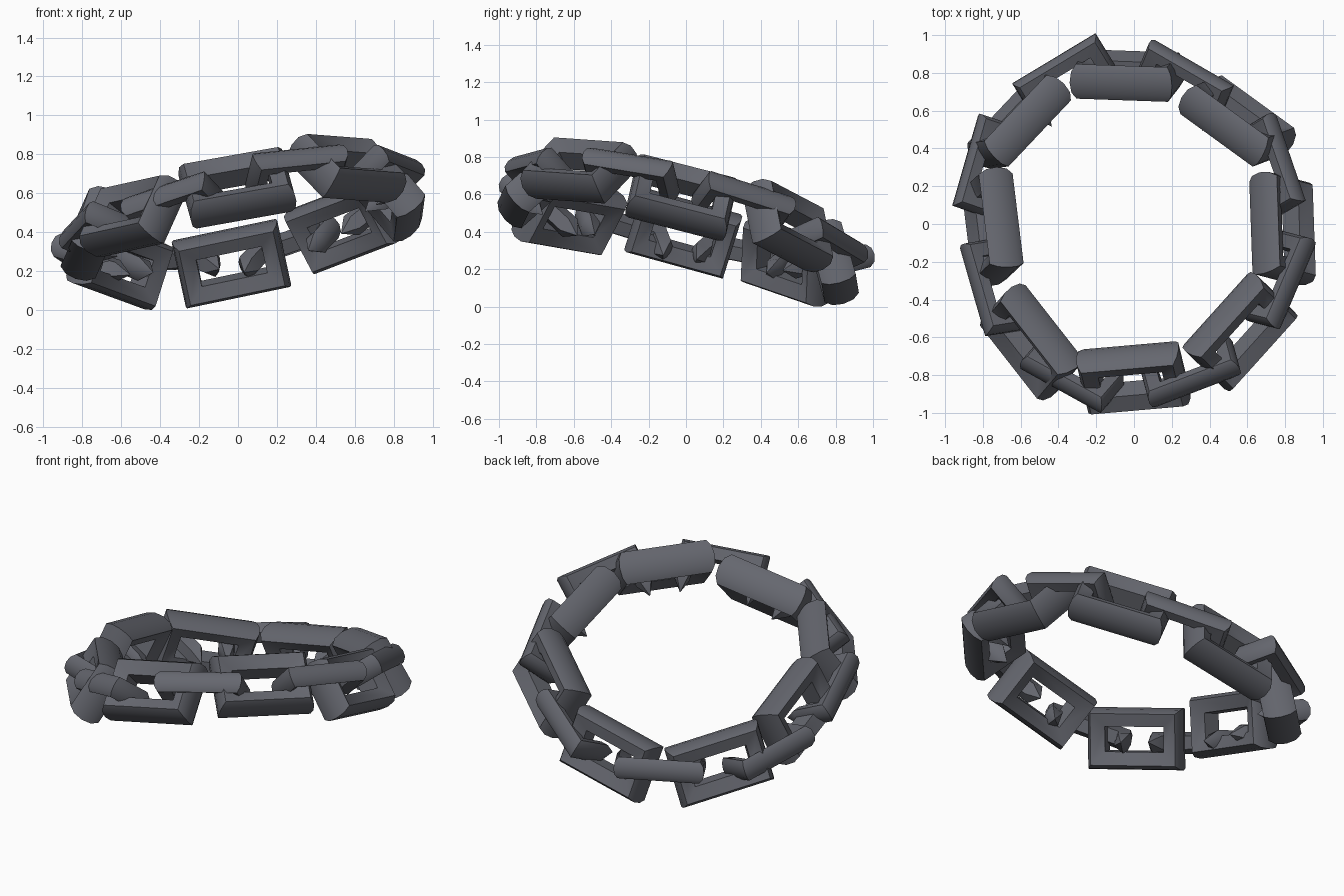
import bpy, bmesh, math
from mathutils import Vector, Matrix

cube = bpy.data.objects.get("Cube")
if cube:
    bpy.data.objects.remove(cube, do_unlink=True)

# Single dark steel colour
steel = bpy.data.materials.new("dark steel")
steel.use_nodes = True
colour = (0.13, 0.135, 0.158, 1)
steel.diffuse_color = colour
steel.node_tree.nodes["Principled BSDF"].inputs["Base Color"].default_value = colour


def bar_profile(width, depth):
    """Bar section: flat sides near the hole, rounded outer side (u outward, v depth)."""
    half = [(0, -0.6), (0.72, -1), (0.93, -0.6), (1, 0)]
    pts = half + [(u, -v) for u, v in reversed(half[:-1])]
    return [(u * width, v * depth / 2) for u, v in pts]


def skin(bm, rings, closed):
    """Join successive rings of vertices with quads."""
    pairs = list(zip(rings, rings[1:]))
    if closed:
        pairs.append((rings[-1], rings[0]))
    n = len(rings[0])
    for a, b in pairs:
        for i in range(n):
            j = (i + 1) % n
            bm.faces.new((a[i], a[j], b[j], b[i]))


def finish(bm, name):
    bmesh.ops.recalc_face_normals(bm, faces=bm.faces[:])
    mesh = bpy.data.meshes.new(name)
    bm.to_mesh(mesh)
    bm.free()
    mesh.materials.append(steel)
    return mesh


def frame_mesh():
    """Closed rectangular link with mitred corners."""
    bm = bmesh.new()
    prof = bar_profile(0.105, 0.19)
    rings = [[bm.verts.new((sx * (0.172 + u), sy * (0.072 + u), v)) for u, v in prof]
             for sx, sy in ((1, 1), (-1, 1), (-1, -1), (1, -1))]
    skin(bm, rings, True)
    return finish(bm, "frame link")


def staple_mesh():
    """Connector: outer bar with two legs that end in points; outer edge on y = 0."""
    bm = bmesh.new()
    width, inner = 0.09, 0.168
    prof = bar_profile(width, 0.125)
    rings = []
    for side, end in ((-1, True), (-1, False), (1, False), (1, True)):
        rings.append([bm.verts.new((side * (inner + u), -0.22 if end else u - width, v))
                      for u, v in prof])
    skin(bm, rings, False)
    for side, ring in ((-1, rings[0]), (1, rings[-1])):
        tip = bm.verts.new((side * (inner + 0.03), -0.31, 0))
        for i in range(len(ring)):
            bm.faces.new((ring[i], ring[(i + 1) % len(ring)], tip))
    return finish(bm, "staple link")


frame, staple = frame_mesh(), staple_mesh()
slope_x, slope_y = 0.2, -0.25          # tilt of the whole ring
up = Vector((-slope_x, -slope_y, 1)).normalized()
links = []


def place(mesh, name, centre, facing, lean, roll=0):
    """Lay a link along the tilted ring, facing outward, then roll and lean it."""
    a = math.radians(facing)
    x = Vector((-math.sin(a), math.cos(a), 0))
    x.z = slope_x * x.x + slope_y * x.y
    x.normalize()
    turn = Matrix((x, x.cross(up), up)).transposed().to_4x4()
    spin = Matrix.Rotation(math.radians(roll), 4, "Y")
    tip = Matrix.Rotation(math.radians(lean), 4, "X")
    ob = bpy.data.objects.new(name, mesh)
    bpy.context.scene.collection.objects.link(ob)
    ob.matrix_world = Matrix.Translation(centre) @ turn @ spin @ tip
    links.append(ob)


# Frames: centre, facing, lean, roll
frames = [
    ((0.79, -0.03, 0.605), 2, 119, 0),
    ((0.55, 0.54, 0.455), 54, 119, 0),
    ((-0.03, 0.78, 0.26), 88, 119, 0),
    ((-0.605, 0.535, 0.26), 140, 119, -11),
    ((-0.745, -0.02, 0.415), 187, 119, 0),
    ((-0.54, -0.63, 0.505), 218, 124, 10),
    ((0.0, -0.82, 0.65), 275, 124, 0),
    ((0.565, -0.575, 0.75), 318, 126, 0),
]
# Staples: middle of the outer edge, facing
staples = [
    ((0.815, 0.35, 0.645), 19),
    ((0.31, 0.845, 0.39), 60),
    ((-0.42, 0.87, 0.29), 121),
    ((-0.885, 0.335, 0.32), 164),
    ((-0.845, -0.355, 0.47), 196),
    ((-0.385, -0.87, 0.635), 241),
    ((0.325, -0.865, 0.825), 291),
    ((0.85, -0.32, 0.81), 337),
]
for k, (centre, facing, lean, roll) in enumerate(frames):
    place(frame, f"frame_link_{k + 1}", centre, facing, lean, roll)
for k, (centre, facing) in enumerate(staples):
    place(staple, f"staple_link_{k + 1}", centre, facing, 30)

# Smooth the rounded bars, keep the mitres sharp
for ob in (links[0], links[-1]):
    bpy.ops.object.select_all(action="DESELECT")
    ob.select_set(True)
    bpy.context.view_layer.objects.active = ob
    bpy.ops.object.shade_smooth_by_angle(angle=math.radians(40))

# Centre the ring and stand it on the ground
pts = [ob.matrix_world @ v.co for ob in links for v in ob.data.vertices]
low = Vector([min(p[i] for p in pts) for i in range(3)])
high = Vector([max(p[i] for p in pts) for i in range(3)])
shift = Matrix.Translation((-(low.x + high.x) / 2, -(low.y + high.y) / 2, -low.z))
for ob in links:
    ob.matrix_world = shift @ ob.matrix_world
